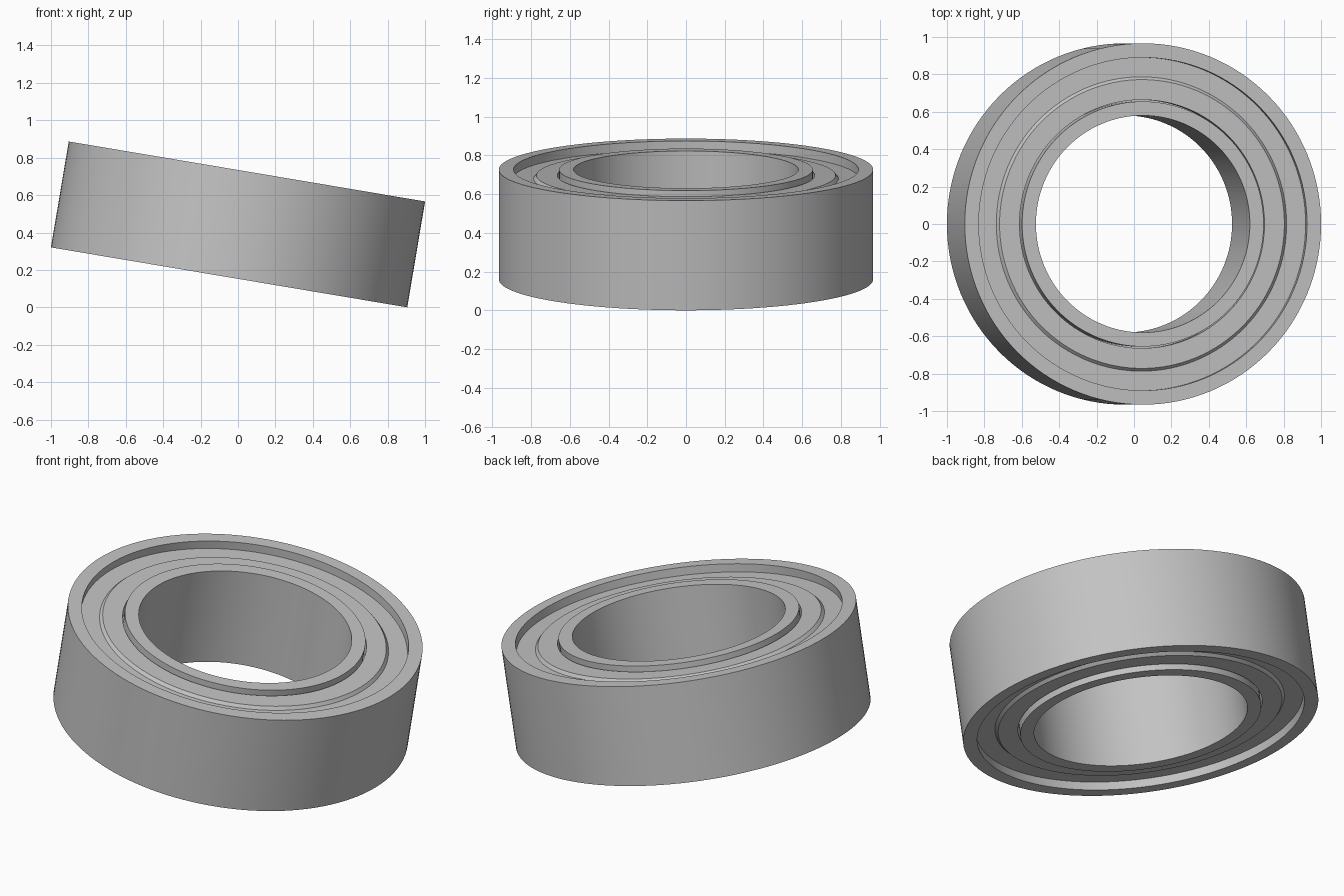
import bpy
import bmesh
import math
from mathutils import Vector, Matrix

cube = bpy.data.objects.get("Cube")
if cube:
    bpy.data.objects.remove(cube, do_unlink=True)

RADIUS, HALF = 0.966, 0.287        # outer radius, half width
TILT = math.radians(9.55)
SEGMENTS = 128

# Single steel colour
steel = bpy.data.materials.new("steel_grey")
steel.use_nodes = True
steel.diffuse_color = (0.55, 0.55, 0.55, 1)
steel.node_tree.nodes["Principled BSDF"].inputs["Base Color"].default_value = (0.55, 0.55, 0.55, 1)

# The whole bearing leans about the y axis and rests on the ground
lift = RADIUS * math.sin(TILT) + HALF * math.cos(TILT)
PLACE = Matrix.Translation((0, 0, lift)) @ Matrix.Rotation(TILT, 4, 'Y')


def lathe(name, profile):
    """Revolve a closed (radius, height) profile around the bearing axis."""
    bm = bmesh.new()
    verts = [bm.verts.new((r, 0, z)) for r, z in profile]
    edges = [bm.edges.new((a, b)) for a, b in zip(verts, verts[1:] + verts[:1])]
    bmesh.ops.spin(bm, geom=verts + edges, cent=(0, 0, 0), axis=(0, 0, 1),
                   angle=math.tau, steps=SEGMENTS, use_duplicate=False)
    bmesh.ops.remove_doubles(bm, verts=bm.verts, dist=0.0001)
    bmesh.ops.recalc_face_normals(bm, faces=bm.faces)
    bm.transform(PLACE)
    mesh = bpy.data.meshes.new(name)
    bm.to_mesh(mesh)
    bm.free()
    mesh.materials.append(steel)
    obj = bpy.data.objects.new(name, mesh)
    bpy.context.collection.objects.link(obj)
    bpy.ops.object.select_all(action='DESELECT')
    obj.select_set(True)
    bpy.context.view_layer.objects.active = obj
    bpy.ops.object.shade_smooth_by_angle(angle=math.radians(25))
    return obj


def mirrored(half):
    """Complete a profile with its reflection across the middle plane."""
    return half + [(r, -z) for r, z in reversed(half)]


# Races: the outer one has a raised rim around a recessed ledge
ledge = HALF - 0.047
lathe("outer_ring", mirrored([(RADIUS, HALF), (0.89, HALF), (0.89, ledge), (0.78, ledge)]))
lathe("inner_ring", mirrored([(0.655, HALF), (0.58, HALF)]))

# Hidden core between the shields closes the running gap
lathe("cage_ring", mirrored([(0.785, 0.15), (0.65, 0.15)]))

# Bevelled shields on both sides
face = HALF - 0.03
for side, s in (("top", 1), ("bottom", -1)):
    lathe(side + "_shield", [(0.664, s * face), (0.772, s * face), (0.787, s * ledge),
                             (0.787, s * 0.18), (0.664, s * 0.18)])
